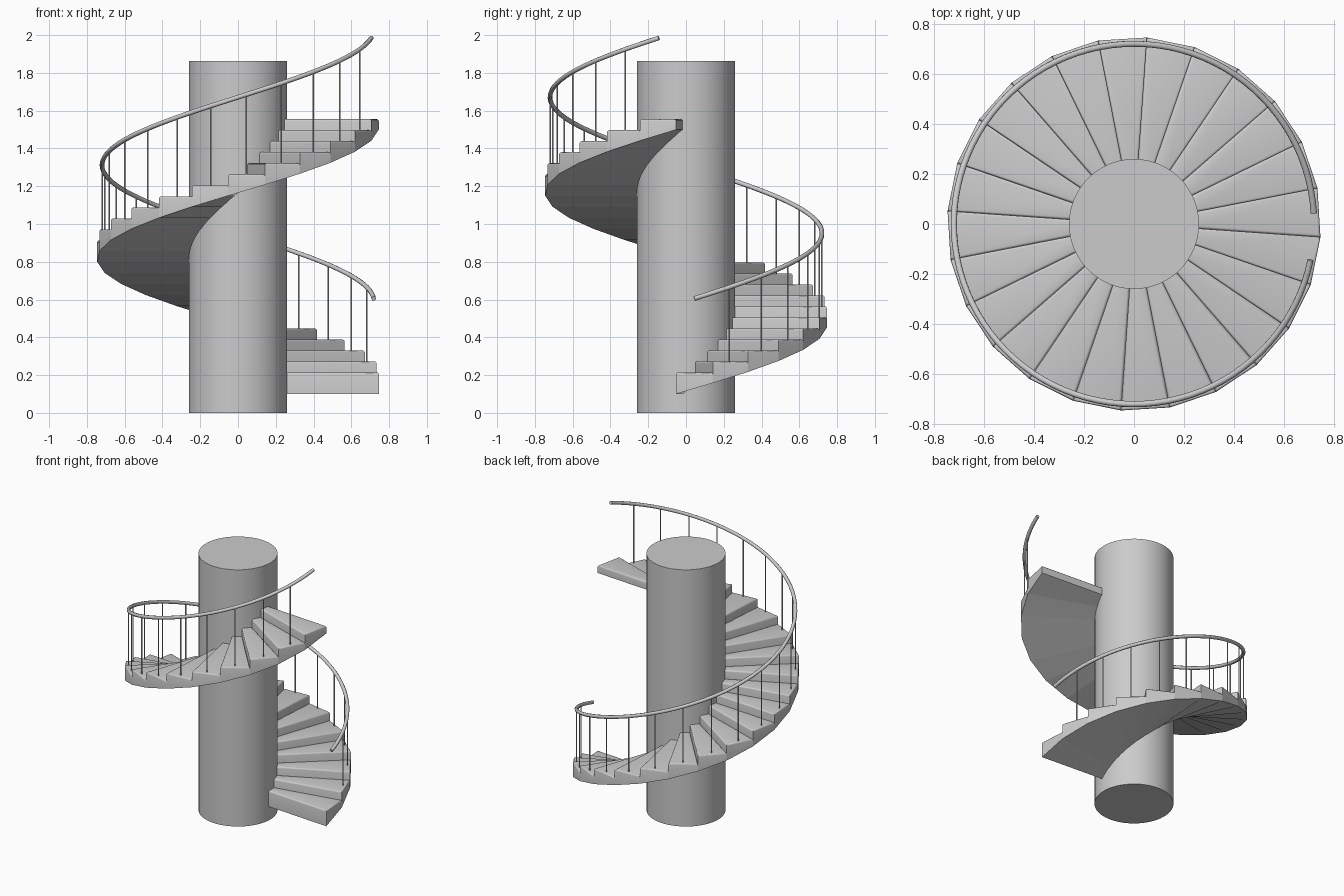
import bpy, bmesh
from math import sin, cos, radians

cube = bpy.data.objects.get("Cube")
if cube:
    bpy.data.objects.remove(cube, do_unlink=True)

STEPS, TURN, START = 24, 15.0, -4.0          # angles in degrees
RISE, FIRST_BOTTOM, FIRST_TOP = 0.0583, 0.10, 0.214
R_COLUMN, R_INNER, R_OUTER, R_RAIL = 0.26, 0.25, 0.747, 0.72
COLUMN_TOP = 1.862
RAIL_START, RAIL_RISE = 0.605, 0.06

grey = bpy.data.materials.new("plain_grey")
grey.use_nodes = True
tone = (0.6, 0.6, 0.6, 1)
grey.diffuse_color = tone
grey.node_tree.nodes["Principled BSDF"].inputs["Base Color"].default_value = tone


def polar(radius, degrees, z):
    a = radians(degrees)
    return (radius * cos(a), radius * sin(a), z)


def middle(i):
    """Angle through the middle of step i."""
    return START + (i + 0.5) * TURN


def smooth(obj, degrees):
    bpy.ops.object.select_all(action='DESELECT')
    obj.select_set(True)
    bpy.context.view_layer.objects.active = obj
    bpy.ops.object.shade_smooth_by_angle(angle=radians(degrees))


def cylinder(name, radius, x, y, z0, z1, sides):
    bpy.ops.mesh.primitive_cylinder_add(vertices=sides, radius=radius, depth=z1 - z0,
                                        location=(x, y, (z0 + z1) / 2))
    obj = bpy.context.object
    obj.name = name
    obj.data.materials.append(grey)
    smooth(obj, 50)
    return obj


def wedge_step(i):
    """Wedge with a level tread, a sloping underside and a rounded tread edge."""
    a0, a1 = START + i * TURN, START + (i + 1) * TURN
    low = FIRST_BOTTOM + i * RISE
    top = FIRST_TOP + i * RISE
    corners = [(R_INNER, a0, low), (R_OUTER, a0, low),
               (R_OUTER, a1, low + RISE), (R_INNER, a1, low + RISE)]
    bm = bmesh.new()
    under = [bm.verts.new(polar(*c)) for c in corners]
    tread = [bm.verts.new(polar(r, a, top)) for r, a, _ in corners]
    bm.faces.new(under[::-1])
    bm.faces.new(tread)
    for k in range(4):
        n = (k + 1) % 4
        bm.faces.new((under[k], under[n], tread[n], tread[k]))
    rim = [bm.edges.get((tread[k], tread[k + 1])) for k in range(3)]
    bmesh.ops.bevel(bm, geom=rim, offset=0.01, segments=3, profile=0.5, affect='EDGES')
    bmesh.ops.recalc_face_normals(bm, faces=bm.faces)
    mesh = bpy.data.meshes.new(f"step_{i + 1}")
    bm.to_mesh(mesh)
    bm.free()
    mesh.materials.append(grey)
    obj = bpy.data.objects.new(mesh.name, mesh)
    bpy.context.collection.objects.link(obj)
    smooth(obj, 35)


# Central column
cylinder("column", R_COLUMN, 0, 0, 0, COLUMN_TOP, 48)

# Steps
for i in range(STEPS):
    wedge_step(i)

# Balusters stand on every step but the first and last
for i in range(1, STEPS - 1):
    x, y, _ = polar(R_RAIL, middle(i), 0)
    cylinder(f"baluster_{i + 1}", 0.004, x, y,
             FIRST_TOP + i * RISE - 0.01, RAIL_START + i * RAIL_RISE, 8)

# Spiral handrail
curve = bpy.data.curves.new("handrail", 'CURVE')
curve.dimensions = '3D'
curve.bevel_depth = 0.0125
curve.bevel_resolution = 2
curve.use_fill_caps = True
spline = curve.splines.new('POLY')
parts = 4
count = (STEPS - 1) * parts
spline.points.add(count)
for k, point in enumerate(spline.points):
    t = k / parts
    point.co = (*polar(R_RAIL, middle(t), RAIL_START + t * RAIL_RISE), 1)
curve.materials.append(grey)
rail = bpy.data.objects.new("handrail", curve)
bpy.context.collection.objects.link(rail)
bpy.ops.object.select_all(action='DESELECT')
rail.select_set(True)
bpy.context.view_layer.objects.active = rail
bpy.ops.object.convert(target='MESH')
smooth(bpy.context.object, 50)
